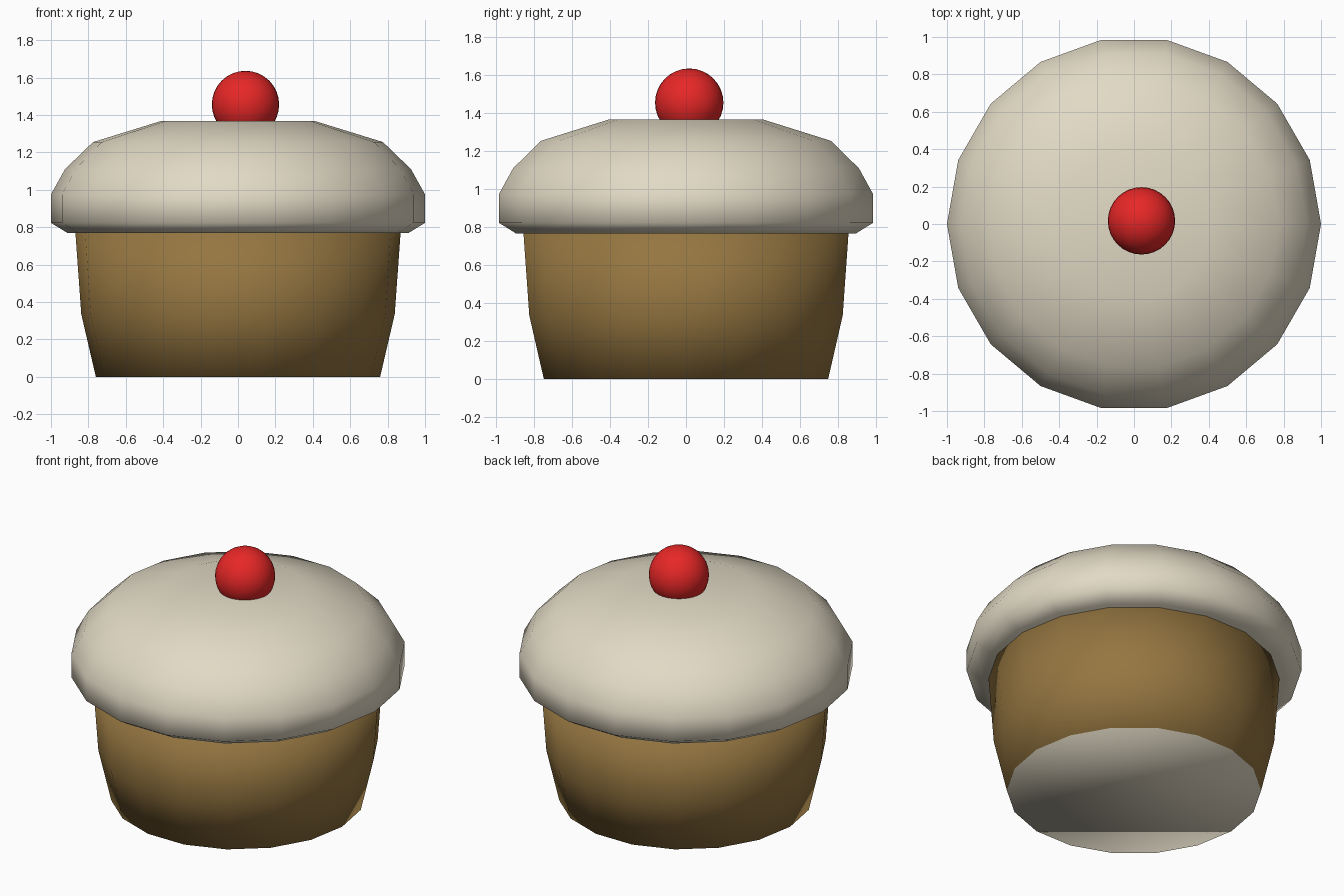
import bpy
import bmesh
from math import cos, sin, tau

SIDES = 18

cube = bpy.data.objects.get("Cube")
if cube:
    bpy.data.objects.remove(cube, do_unlink=True)


def make_material(name, rgb):
    mat = bpy.data.materials.new(name)
    mat.use_nodes = True
    mat.diffuse_color = (*rgb, 1)
    mat.node_tree.nodes["Principled BSDF"].inputs["Base Color"].default_value = (*rgb, 1)
    return mat


def lathe(name, profile, materials):
    """Turn (radius, height) points into a closed, smooth shaded solid."""
    bm = bmesh.new()
    rings = [[bm.verts.new((r * cos(tau * i / SIDES), r * sin(tau * i / SIDES), z))
              for i in range(SIDES)] for r, z in profile]
    for low, high in zip(rings, rings[1:]):
        for i in range(SIDES):
            j = (i + 1) % SIDES
            bm.faces.new((low[i], low[j], high[j], high[i]))
    bm.faces.new(rings[0][::-1])
    bm.faces.new(rings[-1])
    for face in bm.faces:
        face.smooth = True
    mesh = bpy.data.meshes.new(name)
    bm.to_mesh(mesh)
    bm.free()
    for mat in materials:
        mesh.materials.append(mat)
    obj = bpy.data.objects.new(name, mesh)
    bpy.context.collection.objects.link(obj)
    return obj


cream = make_material("cream", (0.76, 0.70, 0.56))
brown = make_material("baked brown", (0.30, 0.18, 0.052))
red = make_material("cherry red", (0.80, 0.02, 0.02))

# Cup, with a cream underside
cup = lathe("cake_cup", [(0.76, 0), (0.838, 0.335), (0.87, 0.78)], [brown, cream])
for face in cup.data.polygons:
    if face.normal.z < -0.9:
        face.material_index = 1

# Domed icing overhanging the cup
lathe("icing", [(0.91, 0.768), (1.0, 0.823), (1.0, 0.975), (0.925, 1.11),
                (0.775, 1.255), (0.41, 1.368)], [cream])

# Cherry sunk slightly into the icing, a little off centre
bpy.ops.mesh.primitive_uv_sphere_add(segments=32, ring_count=16, radius=0.18,
                                     location=(0.04, 0.017, 1.456))
cherry = bpy.context.object
cherry.name = "cherry"
cherry.data.materials.append(red)
bpy.ops.object.shade_smooth()
